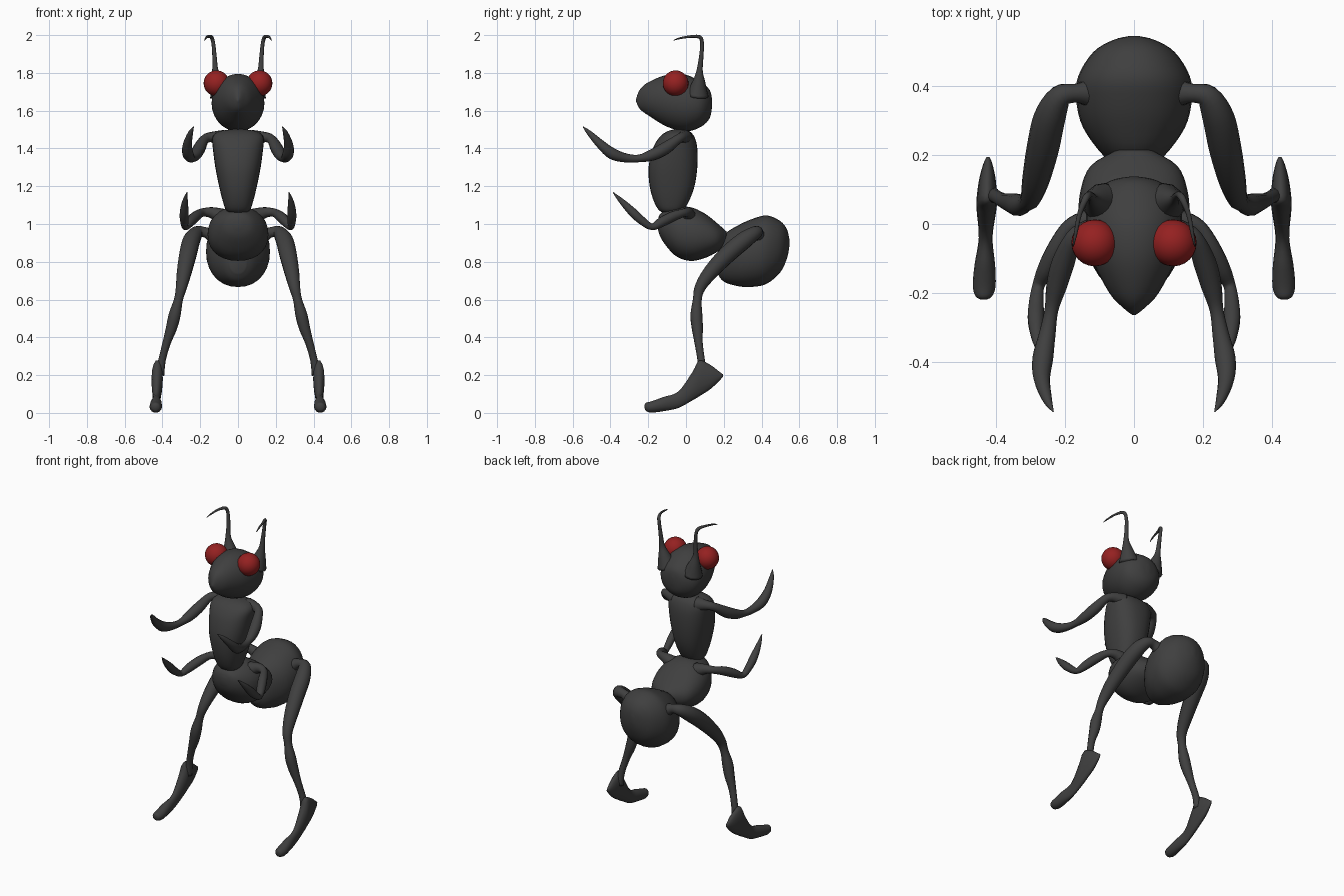
import bpy, bmesh, math
from mathutils import Vector


def material(name, rgb):
    m = bpy.data.materials.new(name)
    m.diffuse_color = (*rgb, 1)
    return m


GREY = material("dark_grey", (0.05, 0.05, 0.05))
RED = material("eye_red", (0.30, 0.015, 0.015))


def smooth_rows(rows, n=4):
    """Catmull-Rom interpolation through rows of numbers."""
    rows = [Vector(r) for r in rows]
    pts = [rows[0]] + rows + [rows[-1]]
    out = []
    for i in range(1, len(pts) - 2):
        a, b, c, d = pts[i - 1:i + 3]
        for k in range(n):
            t = k / n
            out.append(0.5 * (2 * b + (c - a) * t + (2 * a - 5 * b + 4 * c - d) * t * t
                              + (3 * b - 3 * c + d - a) * t ** 3))
    return out + [rows[-1]]


def skin(name, rings, mirror):
    """Join rings of points into a closed, smooth surface."""
    bm = bmesh.new()
    loops = [[bm.verts.new(p) for p in r] for r in rings]
    n = len(loops[0])
    for a, b in zip(loops, loops[1:]):
        for i in range(n):
            j = (i + 1) % n
            bm.faces.new((a[i], a[j], b[j], b[i]))
    bm.faces.new(loops[0])
    bm.faces.new(loops[-1])
    bmesh.ops.recalc_face_normals(bm, faces=bm.faces)
    return finish(name, bm, GREY, mirror)


def finish(name, bm, mat, mirror):
    me = bpy.data.meshes.new(name)
    bm.to_mesh(me)
    bm.free()
    me.materials.append(mat)
    for p in me.polygons:
        p.use_smooth = True
    ob = bpy.data.objects.new(name, me)
    bpy.context.collection.objects.link(ob)
    if mirror:
        ob.modifiers.new("Mirror", 'MIRROR')
    return ob


def power(v, e):
    return math.copysign(abs(v) ** e, v)


def body(name, rows, axis, x=0, mirror=False, square=2.0, sides=28):
    """Rows are (position on axis, low edge, high edge, half width)."""
    rings = []
    for s, lo, hi, w in smooth_rows(rows):
        c, h, w = (lo + hi) / 2, max((hi - lo) / 2, 0.002), max(w, 0.002)
        ring = []
        for i in range(sides):
            a = 2 * math.pi * i / sides
            u = x + w * power(math.cos(a), 2 / square)
            v = c + h * power(math.sin(a), 2 / square)
            ring.append((u, s, v) if axis == 'Y' else (u, v, s))
        rings.append(ring)
    return skin(name, rings, mirror)


def limb(name, rows, sides=12):
    """Round mirrored tube; rows are (x, y, z, radius)."""
    pts = smooth_rows(rows)
    pos = [p.to_3d() if len(p) == 3 else Vector(p[:3]) for p in pts]
    side, rings = Vector((0.3, 0.2, 1)), []
    for i, p in enumerate(pos):
        t = (pos[min(i + 1, len(pos) - 1)] - pos[max(i - 1, 0)]).normalized()
        side = (side - t * side.dot(t)).normalized()
        up = t.cross(side)
        r = max(pts[i][3], 0.002)
        rings.append([p + r * (math.cos(2 * math.pi * k / sides) * side
                               + math.sin(2 * math.pi * k / sides) * up)
                      for k in range(sides)])
    return skin(name, rings, True)


# Head, pointed at the face
body("head", [(-0.265, 1.65, 1.66, 0.004), (-0.245, 1.61, 1.71, 0.03),
              (-0.2, 1.575, 1.75, 0.072), (-0.1, 1.515, 1.79, 0.122),
              (0, 1.49, 1.79, 0.14), (0.08, 1.515, 1.75, 0.125),
              (0.125, 1.56, 1.71, 0.07), (0.138, 1.62, 1.66, 0.01)], 'Y')

# Upright chest
body("chest", [(1.055, -0.1, -0.06, 0.02), (1.07, -0.14, -0.02, 0.06),
               (1.12, -0.17, 0.015, 0.08), (1.2, -0.192, 0.045, 0.10),
               (1.3, -0.198, 0.06, 0.12), (1.4, -0.175, 0.06, 0.133),
               (1.46, -0.14, 0.045, 0.135), (1.49, -0.1, 0.02, 0.10),
               (1.502, -0.06, -0.01, 0.03)], 'Z', square=2.4)

# Middle segment and rear bulb
body("waist", [(-0.15, 0.98, 1.02, 0.02), (-0.13, 0.92, 1.06, 0.08),
               (-0.06, 0.835, 1.085, 0.14), (0.02, 0.805, 1.09, 0.16),
               (0.1, 0.82, 1.055, 0.155), (0.17, 0.855, 1.0, 0.125),
               (0.215, 0.89, 0.96, 0.05)], 'Y', square=2.2)
body("abdomen", [(0.165, 0.74, 0.84, 0.04), (0.2, 0.695, 0.94, 0.09),
                 (0.28, 0.67, 0.995, 0.148), (0.36, 0.668, 1.03, 0.168),
                 (0.43, 0.685, 1.045, 0.162), (0.5, 0.745, 1.015, 0.118),
                 (0.535, 0.82, 0.97, 0.06), (0.547, 0.88, 0.92, 0.01)], 'Y', square=2.15)

# Eyes
bm = bmesh.new()
bmesh.ops.create_uvsphere(bm, u_segments=24, v_segments=16, radius=0.068)
bmesh.ops.translate(bm, verts=bm.verts, vec=(0.114, -0.055, 1.745))
finish("eyes", bm, RED, True)

# Antennae growing from broad horn bases
limb("antennae", [(0.09, 0.06, 1.68, 0.06), (0.108, 0.068, 1.75, 0.035),
                  (0.12, 0.072, 1.81, 0.017), (0.124, 0.08, 1.88, 0.012),
                  (0.13, 0.085, 1.95, 0.01), (0.14, 0.075, 1.988, 0.01),
                  (0.158, 0.03, 1.993, 0.007), (0.17, -0.03, 1.984, 0.005),
                  (0.177, -0.065, 1.973, 0.002)])

# Two pairs of arms with pointed forearms
limb("upper_arms", [(0.08, -0.01, 1.455, 0.045), (0.13, -0.015, 1.46, 0.03),
                    (0.175, -0.04, 1.45, 0.025), (0.205, -0.11, 1.40, 0.033),
                    (0.225, -0.18, 1.365, 0.03), (0.24, -0.25, 1.347, 0.02),
                    (0.252, -0.32, 1.35, 0.024), (0.265, -0.39, 1.372, 0.03),
                    (0.268, -0.45, 1.42, 0.024), (0.252, -0.51, 1.48, 0.014),
                    (0.235, -0.545, 1.515, 0.002)])
limb("lower_arms", [(0.09, 0.01, 1.04, 0.045), (0.14, 0.01, 1.06, 0.03),
                    (0.19, -0.01, 1.06, 0.022), (0.225, -0.07, 1.04, 0.027),
                    (0.255, -0.13, 1.01, 0.026), (0.278, -0.18, 0.985, 0.018),
                    (0.284, -0.23, 1.015, 0.022), (0.285, -0.28, 1.06, 0.024),
                    (0.28, -0.34, 1.12, 0.015), (0.27, -0.387, 1.168, 0.002)])

# Hind legs
limb("legs", [(0.12, 0.38, 0.93, 0.045), (0.17, 0.38, 0.955, 0.028),
              (0.215, 0.37, 0.955, 0.035), (0.245, 0.31, 0.915, 0.046),
              (0.265, 0.22, 0.84, 0.047), (0.285, 0.13, 0.745, 0.04),
              (0.3, 0.075, 0.665, 0.03), (0.315, 0.06, 0.6, 0.024),
              (0.335, 0.055, 0.52, 0.032), (0.352, 0.06, 0.45, 0.03),
              (0.378, 0.067, 0.37, 0.022), (0.402, 0.08, 0.28, 0.02),
              (0.415, 0.085, 0.2, 0.025)])

# Long feet with a raised heel
body("feet", [(0.195, 0.19, 0.205, 0.004), (0.175, 0.168, 0.22, 0.013),
              (0.13, 0.125, 0.255, 0.024), (0.07, 0.085, 0.28, 0.03),
              (0.035, 0.065, 0.22, 0.028), (-0.04, 0.025, 0.115, 0.02),
              (-0.12, 0.008, 0.085, 0.03), (-0.18, 0.001, 0.063, 0.033),
              (-0.21, 0.008, 0.055, 0.024), (-0.219, 0.025, 0.045, 0.01)],
     'Y', x=0.43, mirror=True, sides=14)
for v in bpy.data.objects["feet"].data.vertices:
    v.co.x -= 0.03 * (v.co.y + 0.2) + 0.0 - 0.006
